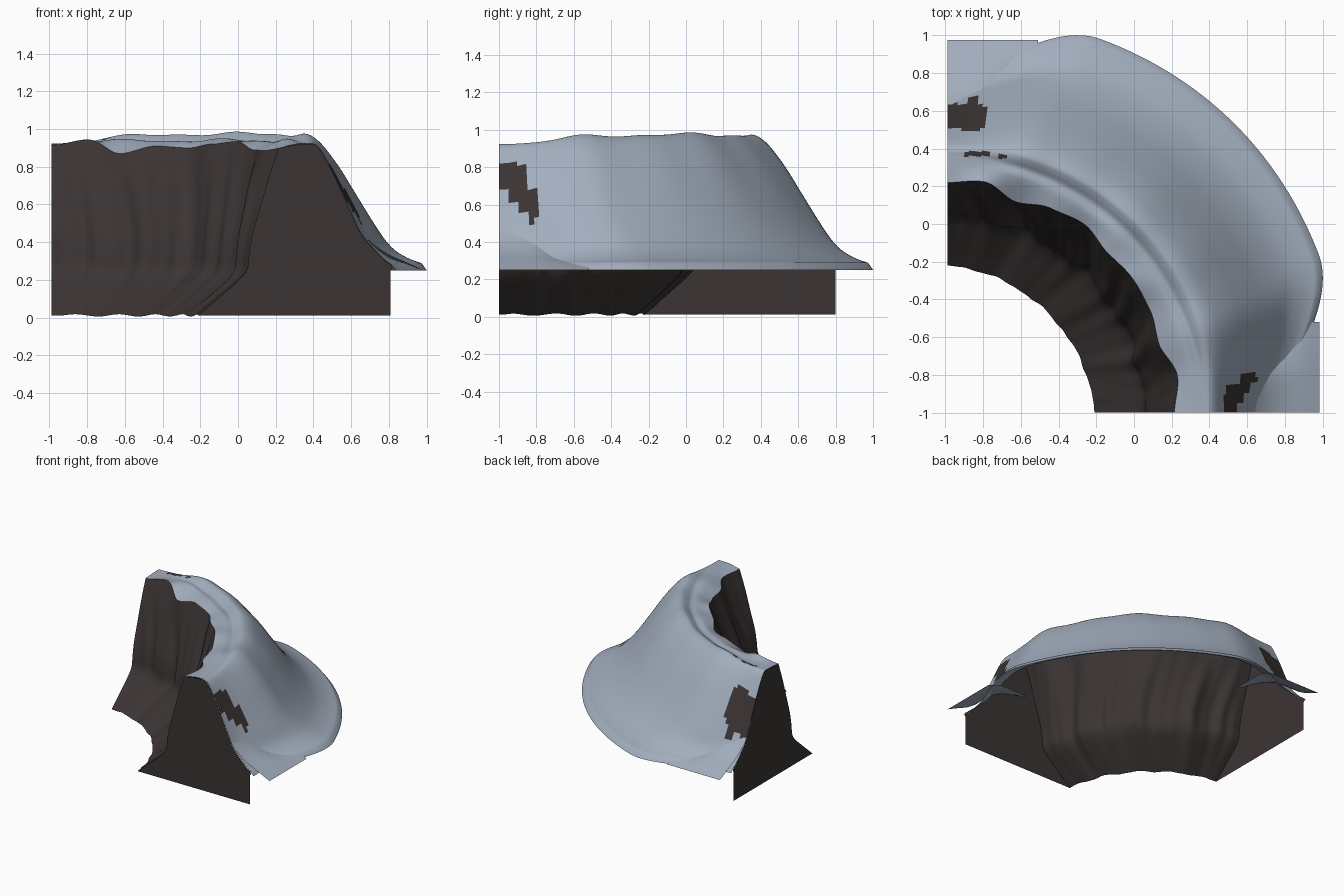
import bpy, bmesh, math

if "Cube" in bpy.data.objects:
    bpy.data.objects.remove(bpy.data.objects["Cube"])

CX, CY = -0.99, -1.0          # centre of the quarter turn
N = 96                        # steps round the turn


def material(name, rgb):
    m = bpy.data.materials.new(name)
    m.diffuse_color = (*rgb, 1)
    m.use_nodes = True
    m.node_tree.nodes["Principled BSDF"].inputs["Base Color"].default_value = m.diffuse_color
    return m


SNOW = material("pale blue snow", (0.36, 0.42, 0.51))
ROCK = material("dark brown rock", (0.044, 0.034, 0.034))


def smooth(t):
    t = max(0.0, min(1.0, t))
    return t * t * (3 - 2 * t)


def make(name, verts, faces, mats, rule=None, shade=40):
    me = bpy.data.meshes.new(name)
    me.from_pydata(verts, [], faces)
    for m in mats:
        me.materials.append(m)
    if rule:
        for p in me.polygons:
            p.material_index = rule(p.center)
    ob = bpy.data.objects.new(name, me)
    bpy.context.collection.objects.link(ob)
    bpy.ops.object.select_all(action='DESELECT')
    ob.select_set(True)
    bpy.context.view_layer.objects.active = ob
    if shade:
        bpy.ops.object.shade_smooth_by_angle(angle=math.radians(shade))
    return ob


def sweep(name, section, mats, rule=None, shade=40):
    """Sweep an angle-dependent (radius, height) section round the turn."""
    verts = []
    for i in range(N + 1):
        a = math.radians(90 * i / N)
        sec = section(a)
        verts += [(CX + r * math.cos(a), CY + r * math.sin(a), z) for r, z in sec]
    m = len(sec)
    faces = [(i * m + j, i * m + j + 1, (i + 1) * m + j + 1, (i + 1) * m + j)
             for i in range(N) for j in range(m - 1)]
    return make(name, verts, faces, mats, rule, shade)


def refine(pts, k):
    """Catmull-Rom through a 2D profile, k steps per span."""
    out = []
    for i in range(len(pts) - 1):
        p = [pts[max(i - 1, 0)], pts[i], pts[i + 1], pts[min(i + 2, len(pts) - 1)]]
        for s in range(k):
            t = s / k
            out.append(tuple(0.5 * (2 * b + (c - a) * t + (2 * a - 5 * b + 4 * c - d) * t * t
                                    + (3 * b - a - 3 * c + d) * t ** 3)
                             for a, b, c, d in zip(*p)))
    return out + [pts[-1]]


# Irregular top inner edge, one (radius, height) every nine degrees
RIM = [(1.205, .90), (1.236, .90), (1.18, .885), (1.205, .89), (1.213, .935), (1.20, .92),
       (1.235, .90), (1.215, .91), (1.175, .87), (1.24, .945), (1.22, .915)]


def rim(a):
    u = a / (math.pi / 2) * (len(RIM) - 1)
    i = min(int(u), len(RIM) - 2)
    t = smooth(u - i)
    return tuple(p + (q - p) * t for p, q in zip(RIM[i], RIM[i + 1]))


# Snow sheet: narrow section at both ends, fuller in the middle of the turn
END = [(1.30, .92), (1.36, .922), (1.395, .92), (1.43, .885), (1.48, .795), (1.535, .68),
       (1.58, .58), (1.64, .45), (1.71, .365), (1.77, .305), (1.80, .285)]
MID = [(1.30, .94), (1.35, .935), (1.39, .962), (1.43, .975), (1.50, .935), (1.60, .82),
       (1.70, .675), (1.82, .505), (1.94, .38), (2.04, .32), (2.13, .29)]


def snow_section(a):
    d = math.degrees(a)
    e = min(d, 90.8 - d) if d < 89 else 90 - d
    low = 0.88 * smooth((e - 3) / 20) + 0.12 * smooth(e / 45)
    high = 0.88 * smooth(e / 20.5) + 0.12 * smooth(e / 45)     # upper slope swells sooner
    wave = 0.007 * math.sin(12 * a - 1.5) + 0.004 * math.sin(25 * a)
    pts = [rim(a)]
    for (r0, z0), (r1, z1) in zip(END, MID):
        f = low + (high - low) * smooth((z1 - 0.34) / 0.2)
        w = wave * f * smooth((z1 - 0.4) / 0.5)
        pts.append((r0 + (r1 - r0) * f, z0 + (z1 - z0) * f + w))
    pts = refine(pts, 4)
    r, z = pts[-1]
    return pts + [(r + 0.03, 0.25)]          # turned down lip


# Bare rock patches with stepped edges: (x0, x1, y0, y1)
PATCHES = [(.48, .54, -1, -.895), (.49, .58, -.95, -.85), (.56, .62, -.89, -.79),
           (.60, .65, -.84, -.78), (-1, -.89, .51, .64), (-.92, -.80, .50, .635),
           (-.88, -.83, .62, .68), (-.82, -.78, .53, .62), (-.90, -.77, .36, .385),
           (-.72, -.68, .345, .37)]


def snow_rule(c):
    return int(any(x0 < c.x < x1 and y0 < c.y < y1 for x0, x1, y0, y1 in PATCHES))


sweep("snow_cover", snow_section, [SNOW, ROCK], snow_rule, shade=80)

# Fluted inner cliff face
CLIFF = refine([(.78, .012), (.91, .125), (1.03, .24), (1.05, .34), (1.07, .45),
                (1.115, .6), (1.16, .75), (1.215, .905)], 3)


def cliff_section(a):
    out = []
    edge = smooth(min(a, math.pi / 2 - a) / 0.12)
    rr, rz = rim(a)
    for r, z in CLIFF:
        t = (z - .012) / .893
        b = a + 0.05 * math.sin(5 * z)
        flute = 0.022 * math.sin(17 * b) + 0.014 * math.sin(31 * b + 1) + 0.008 * math.sin(53 * b)
        flute *= edge * (1 - t) * (0.15 + 2.6 * t)
        flute -= 0.03 * math.sin(2 * a) * (1 - t) ** 4
        dz = edge * (1 - t) * 0.006 * math.sin(19 * a)
        out.append((r + flute + (rr - 1.215) * t ** 2, z + dz + (rz - .905) * t))
    return out


sweep("cliff_face", cliff_section, [ROCK], shade=50)

# Outer outline of the flat walls closing both ends of the cliff
WALL = [(r, z - 0.003) for r, z in refine(END, 4)] + [(1.81, .262), (1.80, .25), (1.80, .012)]


def place(side, along, across, z):
    """Side 0 runs along x at the front, side 1 along y at the left."""
    return (CX + along, CY + across, z) if side == 0 else (CX + across, CY + along, z)


# Snow skirts that fill the square outer corners, flattening along their length
SKIRT = refine([(1.60, .50), (1.645, .45), (1.70, .395), (1.79, .335), (1.88, .295),
                (1.975, .25)], 2)
ROWS = 10
for side, label in enumerate(("front", "left")):
    outline = cliff_section(side * math.pi / 2) + WALL
    make(label + "_end_wall", [place(side, r, 0, z) for r, z in outline],
         [tuple(range(len(outline)))], [ROCK], shade=0)
    verts = []
    for k in range(ROWS + 1):
        v = 0.48 * k / ROWS
        h = 1 - smooth((v - 0.15) / 0.33)
        for r, z in SKIRT:
            flat = 0.25 + 0.04 * min(1, (1.975 - r) / 0.11)
            verts.append(place(side, r, v, flat + (z - flat) * h))
    m = len(SKIRT)
    make(label + "_corner_skirt", verts,
         [(k * m + j, k * m + j + 1, (k + 1) * m + j + 1, (k + 1) * m + j)
          for k in range(ROWS) for j in range(m - 1)], [SNOW], shade=60)
